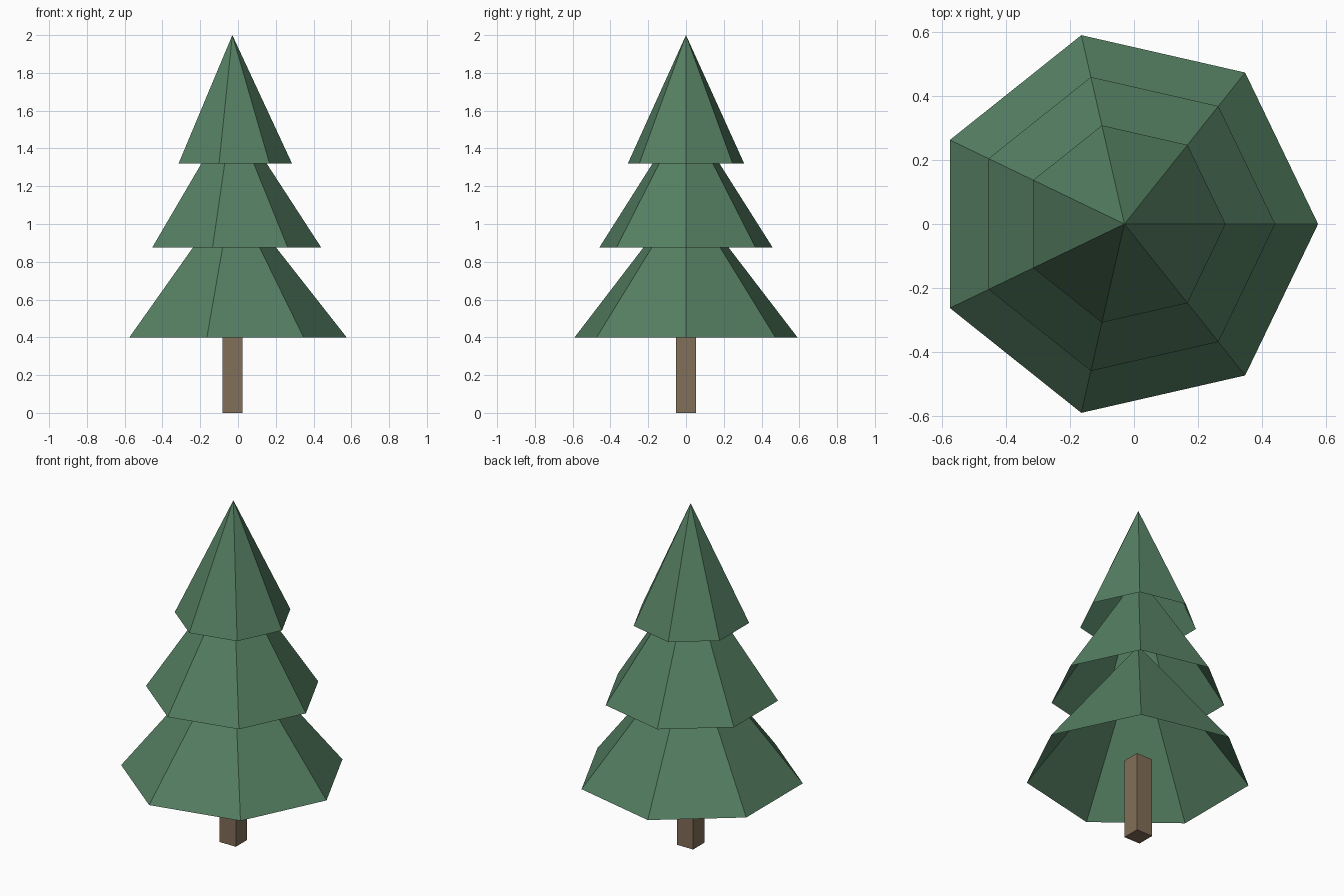
import bpy
import bmesh
import math

if "Cube" in bpy.data.objects:
    bpy.data.objects.remove(bpy.data.objects["Cube"])

CX = -0.03   # trunk axis; the seven-sided foliage is centred by its bounds


def material(name, rgb):
    m = bpy.data.materials.new(name)
    m.diffuse_color = (*rgb, 1.0)
    m.use_nodes = True
    m.node_tree.nodes["Principled BSDF"].inputs["Base Color"].default_value = m.diffuse_color
    return m


green = material("pine_green", (0.091, 0.213, 0.122))
brown = material("bark_brown", (0.223, 0.156, 0.098))


def add_object(name, bm, mat):
    bmesh.ops.recalc_face_normals(bm, faces=bm.faces)
    mesh = bpy.data.meshes.new(name)
    bm.to_mesh(mesh)
    bm.free()
    mesh.materials.append(mat)
    obj = bpy.data.objects.new(name, mesh)
    bpy.context.collection.objects.link(obj)
    return obj


def foliage(name, radius, z0, z1, sides=7):
    # Hollow cone, open underneath, one corner pointing to +x
    bm = bmesh.new()
    ring = []
    for i in range(sides):
        a = math.tau * i / sides
        ring.append(bm.verts.new((CX + radius * math.cos(a), radius * math.sin(a), z0)))
    tip = bm.verts.new((CX, 0, z1))
    for i in range(sides):
        bm.faces.new((ring[i], ring[(i + 1) % sides], tip))
    add_object(name, bm, green)


# Three tiers of branches
foliage("lower_branches", 0.605, 0.40, 1.17)
foliage("middle_branches", 0.471, 0.875, 1.60)
foliage("top_branches", 0.316, 1.32, 2.0)

# Square trunk, ending just inside the lowest tier
bm = bmesh.new()
bmesh.ops.create_cube(bm, size=1.0)
for v in bm.verts:
    v.co = (CX + v.co.x * 0.105, v.co.y * 0.105, (v.co.z + 0.5) * 0.47)
add_object("trunk", bm, brown)
